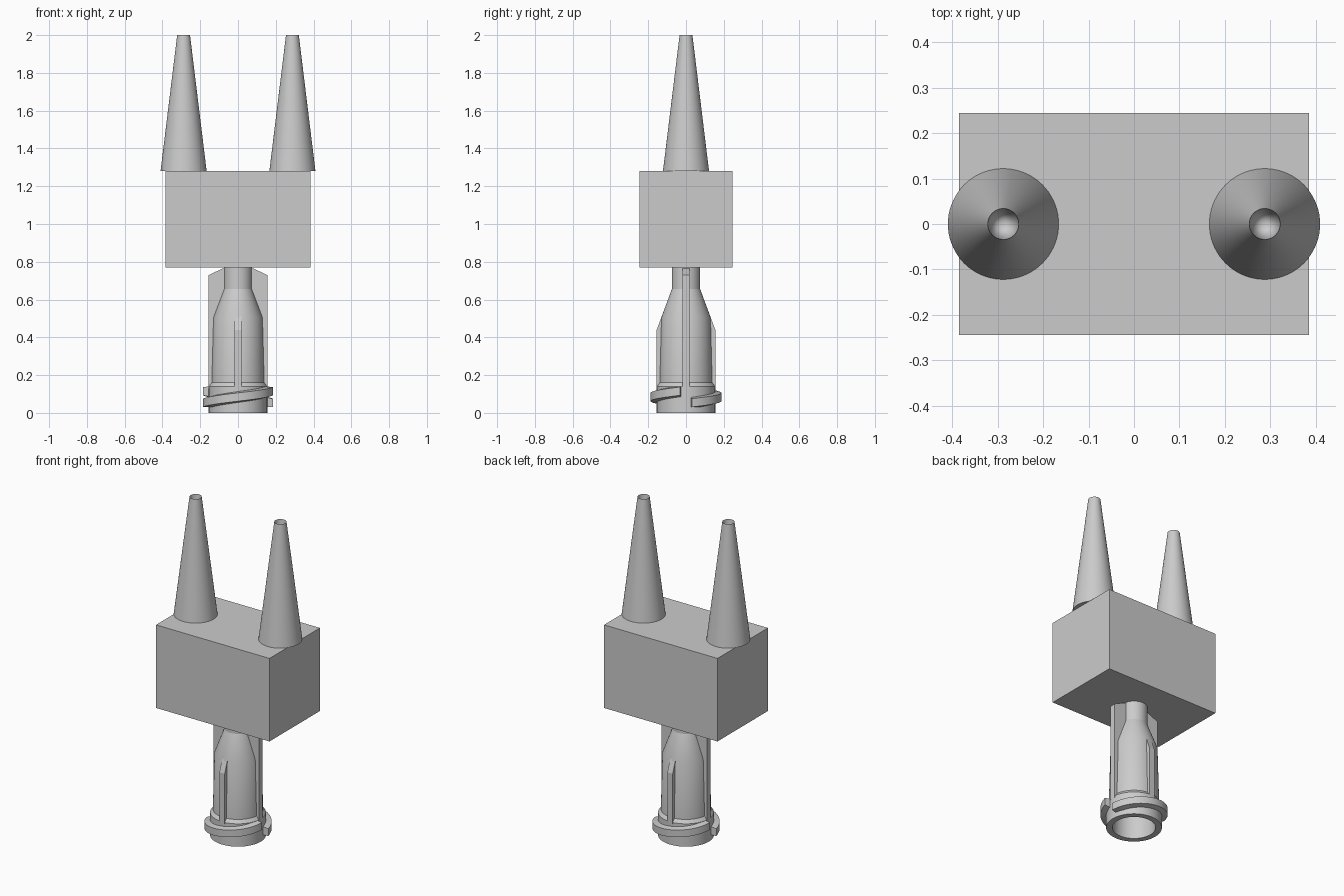
import bpy, bmesh, math
from mathutils import Matrix

cube = bpy.data.objects.get("Cube")
if cube:
    bpy.data.objects.remove(cube, do_unlink=True)

grey = bpy.data.materials.new("light_grey")
grey.use_nodes = True
COLOUR = (0.6, 0.6, 0.6, 1)
grey.diffuse_color = COLOUR
grey.node_tree.nodes["Principled BSDF"].inputs["Base Color"].default_value = COLOUR


def finish(name, bm, smooth=True):
    bmesh.ops.remove_doubles(bm, verts=bm.verts, dist=1e-5)
    bmesh.ops.recalc_face_normals(bm, faces=bm.faces)
    mesh = bpy.data.meshes.new(name)
    bm.to_mesh(mesh)
    bm.free()
    mesh.materials.append(grey)
    ob = bpy.data.objects.new(name, mesh)
    bpy.context.collection.objects.link(ob)
    if smooth:
        bpy.ops.object.select_all(action='DESELECT')
        ob.select_set(True)
        bpy.context.view_layer.objects.active = ob
        bpy.ops.object.shade_smooth_by_angle(angle=math.radians(20))
    return ob


def lathe(name, profile, x=0.0, steps=72):
    """Spin a closed (radius, z) profile around a vertical axis."""
    bm = bmesh.new()
    verts = [bm.verts.new((r, 0, z)) for r, z in profile]
    edges = [bm.edges.new((a, b)) for a, b in zip(verts, verts[1:] + verts[:1])]
    bmesh.ops.spin(bm, geom=verts + edges, cent=(0, 0, 0), axis=(0, 0, 1),
                   angle=math.tau, steps=steps, use_merge=True)
    bmesh.ops.remove_doubles(bm, verts=bm.verts, dist=1e-5)
    bmesh.ops.translate(bm, verts=bm.verts, vec=(x, 0, 0))
    return finish(name, bm)


def rib(name, profile, angle, half=0.018):
    """Thin radial plate cut from a (radius, z) outline."""
    bm = bmesh.new()
    face = bm.faces.new([bm.verts.new((r, -half, z)) for r, z in profile])
    out = bmesh.ops.extrude_face_region(bm, geom=[face])
    moved = [v for v in out["geom"] if isinstance(v, bmesh.types.BMVert)]
    bmesh.ops.translate(bm, verts=moved, vec=(0, 2 * half, 0))
    bmesh.ops.rotate(bm, verts=bm.verts, matrix=Matrix.Rotation(angle, 3, 'Z'))
    return finish(name, bm, False)


def thread_lug(name, start, sweep=math.radians(161), steps=40):
    """Half-turn helical lug with a tapered section."""
    bm = bmesh.new()
    rings = []
    for i in range(steps + 1):
        t = i / steps
        a, mid = start + sweep * t, 0.053 + 0.062 * t
        section = [(0.15, -0.03), (0.187, -0.022), (0.187, 0.022), (0.15, 0.03)]
        rings.append([bm.verts.new((r * math.cos(a), r * math.sin(a),
                                    min(0.14, max(0.03, mid + h)))) for r, h in section])
    for p, q in zip(rings, rings[1:]):
        for j in range(4):
            k = (j + 1) % 4
            bm.faces.new((p[j], p[k], q[k], q[j]))
    bm.faces.new(rings[0])
    bm.faces.new(rings[-1])
    return finish(name, bm)


# Rectangular block
bm = bmesh.new()
bmesh.ops.create_cube(bm, size=1, matrix=Matrix.Translation((0, 0, 1.025))
                      @ Matrix.Diagonal((0.77, 0.49, 0.51, 1)))
finish("block", bm, False)

# Tapered spikes with a sharp-rimmed conical hole in the tip
for side, x in (("left", 0.288), ("right", -0.288)):
    lathe(side + "_spike", [(0, 1.28), (0.122, 1.28), (0.034, 2.0), (0, 1.4)], x)

# Hollow connector body: collar, tapered barrel, shoulder and neck
lathe("connector_body", [
    (0.12, 0), (0.155, 0), (0.155, 0.14), (0.14, 0.16), (0.131, 0.505),
    (0.075, 0.655), (0.075, 0.77), (0.045, 0.77), (0.045, 0.62), (0.108, 0.48)])

# Tall side ribs and shorter front and back ribs
tall = [(0.125, 0.13), (0.155, 0.13), (0.155, 0.73), (0.08, 0.765),
        (0.065, 0.765), (0.065, 0.65), (0.125, 0.49)]
short = [(0.125, 0.13), (0.155, 0.13), (0.155, 0.44), (0.128, 0.512), (0.125, 0.49)]
for i, name in enumerate(("left", "back", "right", "front")):
    rib(name + "_rib", short if i % 2 else tall, i * math.pi / 2)

# Two-start locking thread
thread_lug("front_thread_lug", math.radians(189.5))
thread_lug("back_thread_lug", math.radians(9.5))
